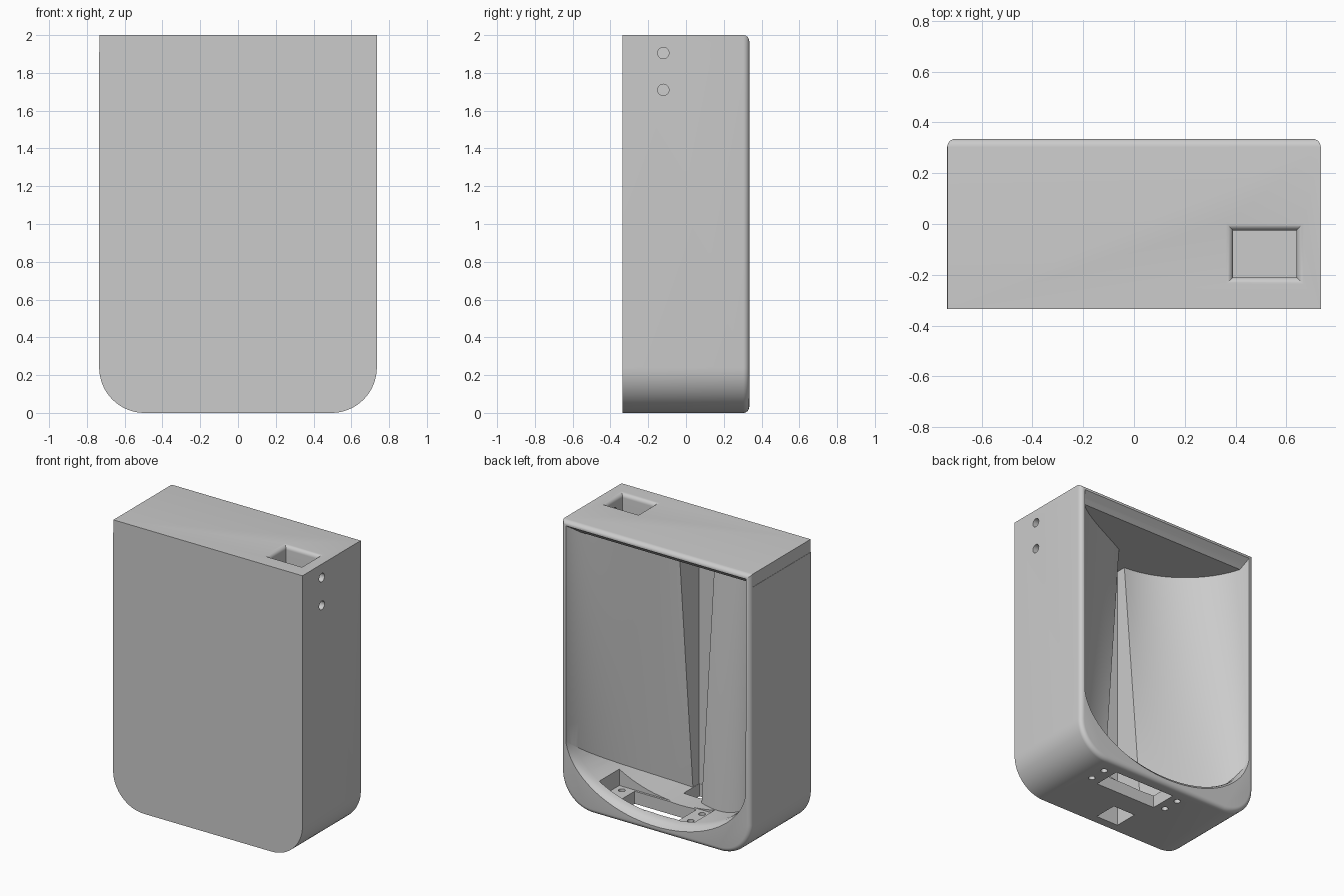
import bpy, bmesh, math
from mathutils import Vector
from mathutils.geometry import interpolate_bezier

cube = bpy.data.objects.get("Cube")
if cube:
    bpy.data.objects.remove(cube, do_unlink=True)

grey = bpy.data.materials.new("plain_grey")
grey.use_nodes = True
grey.diffuse_color = (0.6, 0.6, 0.6, 1)
grey.node_tree.nodes["Principled BSDF"].inputs["Base Color"].default_value = (0.6, 0.6, 0.6, 1)


def loft(name, rings):
    """Closed solid through matching rings of points."""
    bm = bmesh.new()
    loops = [[bm.verts.new(p) for p in ring] for ring in rings]
    n = len(loops[0])
    for a, b in zip(loops, loops[1:]):
        for i in range(n):
            j = (i + 1) % n
            bm.faces.new((a[i], a[j], b[j], b[i]))
    bm.faces.new(loops[0])
    bm.faces.new(loops[-1])
    bmesh.ops.recalc_face_normals(bm, faces=bm.faces[:])
    mesh = bpy.data.meshes.new(name)
    bm.to_mesh(mesh)
    bm.free()
    mesh.materials.append(grey)
    ob = bpy.data.objects.new(name, mesh)
    bpy.context.collection.objects.link(ob)
    return ob


def rect(x0, x1, y0, y1, z, grow=0):
    x0, x1, y0, y1 = x0 - grow, x1 + grow, y0 - grow, y1 + grow
    return [(x0, y0, z), (x1, y0, z), (x1, y1, z), (x0, y1, z)]


def box(name, x0, x1, y0, y1, z0, z1):
    return loft(name, [rect(x0, x1, y0, y1, z) for z in (z0, z1)])


def boolean(target, cutter, operation="DIFFERENCE"):
    mod = target.modifiers.new("cut", "BOOLEAN")
    mod.operation, mod.solver, mod.object = operation, "EXACT", cutter
    bpy.context.view_layer.objects.active = target
    bpy.ops.object.modifier_apply(modifier=mod.name)
    bpy.data.objects.remove(cutter, do_unlink=True)


# Housing: slab with round lower corners and a rounded rear edge
W, D, R, FILLET = 0.735, 0.335, 0.24, 0.032
QUARTER = [i * math.pi / 12 for i in range(7)]


def housing_ring(y, inset):
    r = R - inset
    pts = [(W - inset, y, 2 - inset), (inset - W, y, 2 - inset)]
    for cx, start in ((R - W, math.pi), (W - R, 1.5 * math.pi)):
        for i in range(17):
            a = start + i * math.pi / 32
            pts.append((cx + r * math.cos(a), y, R + r * math.sin(a)))
    return pts


housing = loft("housing", [housing_ring(-D, 0)] + [
    housing_ring(D - FILLET + FILLET * math.sin(a), FILLET * (1 - math.cos(a))) for a in QUARTER])

# Bay: two twisting cradle walls, deep on one side at the top and on the
# other side at the bottom, with a straight cable channel between them
DEEP = [Vector((x, y, 0)) for x, y in ((0.70, 0.34), (0.66, 0.05), (0.40, -0.19), (0.09, -0.205))]
SHALLOW = [Vector((x, y, 0)) for x, y in ((0.70, 0.34), (0.64, 0.20), (0.35, 0.09), (0.09, -0.045))]


def wall(t):
    """Half section, from deep (t = 0) to shallow (t = 1)."""
    return interpolate_bezier(*[a.lerp(b, t) for a, b in zip(DEEP, SHALLOW)], 30)


def bay_ring(z):
    t = (1.91 - z) / 1.82
    pts = [(-p.x, p.y, z) for p in wall(t)]
    pts += [(-0.09, -0.275, z), (0.09, -0.275, z)]
    pts += [(p.x, p.y, z) for p in reversed(wall(1 - t))]
    return pts + [(0.72, 0.45, z), (-0.72, 0.45, z)]


def opening_ring(y, low, top):
    half = 0.702
    pts = [(half, y, top), (-half, y, top)]
    for i in range(49):
        a = math.pi + i * math.pi / 48
        pts.append((half * math.cos(a), y, 0.5 + (0.5 - low) * math.sin(a)))
    return pts


bay = loft("bay_cutter", [bay_ring(-0.1 + 0.22 * i) for i in range(11)])
opening = loft("opening_cutter", [
    opening_ring(-0.5, 0.085, 1.91),
    opening_ring(0.26, 0.085, 1.91),
    opening_ring(0.29, 0.08, 1.935),
    opening_ring(0.315, 0.067, 1.953),
    opening_ring(0.336, 0.042, 1.968),
    opening_ring(0.36, 0.03, 1.975)])
boolean(bay, opening, "INTERSECT")
boolean(housing, bay)

# Switch well in the top with a rounded mouth
LIP = 0.028
well = [rect(0.39, 0.64, -0.21, -0.025, 1.6)]
well += [rect(0.39, 0.64, -0.21, -0.025, 2 - LIP + LIP * math.sin(a), LIP * (1 - math.cos(a))) for a in QUARTER]
well.append(rect(0.39, 0.64, -0.21, -0.025, 2.05, LIP))
boolean(housing, loft("well_cutter", well))

# Connector pocket and slot, and the cable hole in the floor
boolean(housing, box("pocket_cutter", -0.25, 0.49, 0.04, 0.262, 0.088, 0.3))
boolean(housing, box("slot_cutter", -0.12, 0.36, 0.055, 0.25, -0.1, 0.2))
boolean(housing, box("cable_cutter", -0.088, 0.088, -0.273, -0.10, -0.1, 0.12))

# Lid seam: the lid end sits slightly in from the side
boolean(housing, box("seam_cutter", -0.8, 0.002 - W, -0.5, 0.5, 1.91, 2.1))


def drill(centre, radius, depth, turn):
    bpy.ops.mesh.primitive_cylinder_add(
        vertices=24, radius=radius, depth=depth, location=centre, rotation=(0, turn, 0))
    cutter = bpy.context.object
    cutter.data.materials.append(grey)
    boolean(housing, cutter)


# Screw holes
for z in (1.71, 1.905):
    drill((0.72, -0.12, z), 0.03, 0.2, math.pi / 2)
for x in (-0.187, 0.435):
    for y in (0.09, 0.215):
        drill((x, y, 0.05), 0.022, 0.3, 0)

bpy.ops.object.select_all(action="DESELECT")
housing.select_set(True)
bpy.context.view_layer.objects.active = housing
bpy.ops.object.shade_smooth_by_angle(angle=math.radians(30))
